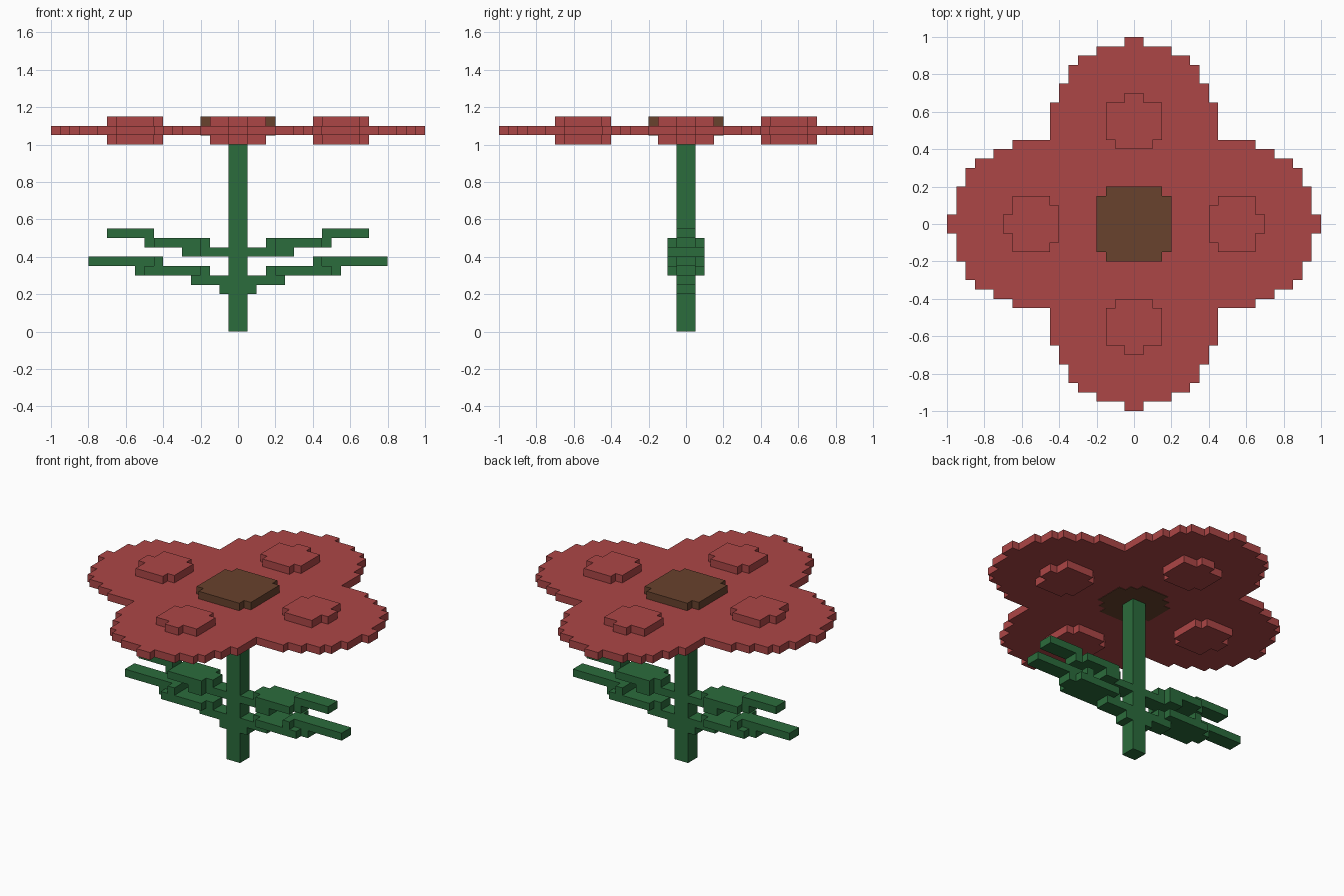
import bpy, bmesh, math
from mathutils import Matrix

if "Cube" in bpy.data.objects:
    bpy.data.objects.remove(bpy.data.objects["Cube"], do_unlink=True)


def material(name, rgb):
    m = bpy.data.materials.new(name)
    m.use_nodes = True
    m.diffuse_color = (*rgb, 1)
    bsdf = m.node_tree.nodes["Principled BSDF"]
    bsdf.inputs["Base Color"].default_value = (*rgb, 1)
    bsdf.inputs["Roughness"].default_value = 0.8
    return m


RED = material("petal red", (0.413, 0.061, 0.061))
BROWN = material("seed brown", (0.138, 0.054, 0.026))
GREEN = material("leaf green", (0.024, 0.149, 0.045))


def add_slab(bm, steps, z0, z1, angle=0.0):
    """Extrude a stepped outline; each step is (x start, x end, half width in y)."""
    upper = [(x, h) for x0, x1, h in steps for x in (x0, x1)]
    outline = [(x, -h) for x, h in upper] + upper[::-1]
    spin = Matrix.Rotation(angle, 3, 'Z')
    face = bm.faces.new([bm.verts.new((x, y, z0)) for x, y in outline])
    top = bmesh.ops.extrude_face_region(bm, geom=[face])["geom"]
    top_verts = [v for v in top if isinstance(v, bmesh.types.BMVert)]
    bmesh.ops.translate(bm, verts=top_verts, vec=(0, 0, z1 - z0))
    for v in list(face.verts) + top_verts:
        v.co = spin @ v.co


def make(name, mat, slabs):
    """Make one object from (steps, z0, z1, angle) slabs."""
    bm = bmesh.new()
    for slab in slabs:
        add_slab(bm, *slab)
    bmesh.ops.recalc_face_normals(bm, faces=bm.faces)
    mesh = bpy.data.meshes.new(name)
    bm.to_mesh(mesh)
    bm.free()
    mesh.materials.append(mat)
    obj = bpy.data.objects.new(name, mesh)
    bpy.context.collection.objects.link(obj)
    return obj


def both_sides(steps):
    """Mirror steps given from the outside in to the +x side."""
    return steps + [(-x1, -x0, h) for x0, x1, h in reversed(steps)]


# Four-petal blossom plate
petals = both_sides([
    (-1, -.95, .05), (-.95, -.9, .2), (-.9, -.85, .3), (-.85, -.75, .35),
    (-.75, -.65, .4), (-.65, -.45, .45), (-.45, -.4, .65), (-.4, -.35, .75),
    (-.35, -.3, .85), (-.3, -.2, .9), (-.2, -.05, .95), (-.05, 0, 1)])
make("petals", RED, [(petals, 1.05, 1.10)])

# Raised pad through the middle of each petal
pad = [(.4, .45, .1), (.45, .65, .15), (.65, .7, .05)]
for i, side in enumerate(("left", "back", "right", "front")):
    make(side + "_petal_pad", RED, [(pad, 1.0, 1.15, i * math.pi / 2)])

# Seed head on top and its flat patch underneath
make("seed_head", BROWN, [([(-.2, -.15, .15), (-.15, .15, .2), (.15, .2, .15)], 1.09, 1.15)])
disc = both_sides([(-.2, -.15, .1), (-.15, -.1, .15), (-.1, 0, .2)])
make("seed_head_underside", BROWN, [(disc, 1.047, 1.055)])

# Stem, with the collar the lower leaves grow from
make("stem", GREEN, [([(-.05, .05, .05)], 0, 1.05)])
make("stem_collar", GREEN, [([(-.1, .1, .05)], .2, .25)])

# Stepped leaves: each tier is one block higher and further out
lower_tiers = [
    ([(.05, .25, .05)], .25),
    ([(.15, .2, .05), (.2, .5, .1), (.5, .55, .05)], .30),
    ([(.4, .45, .1), (.45, .8, .05)], .35)]
upper_tiers = [
    ([(.05, .2, .05), (.2, .3, .1)], .40),
    ([(.15, .2, .05), (.2, .45, .1), (.45, .5, .05)], .45),
    ([(.45, .7, .05)], .50)]
for level, tiers in (("lower", lower_tiers), ("upper", upper_tiers)):
    for side, angle in (("left", 0), ("right", math.pi)):
        make(f"{level}_{side}_leaf", GREEN,
             [(steps, z, z + .05, angle) for steps, z in tiers])
